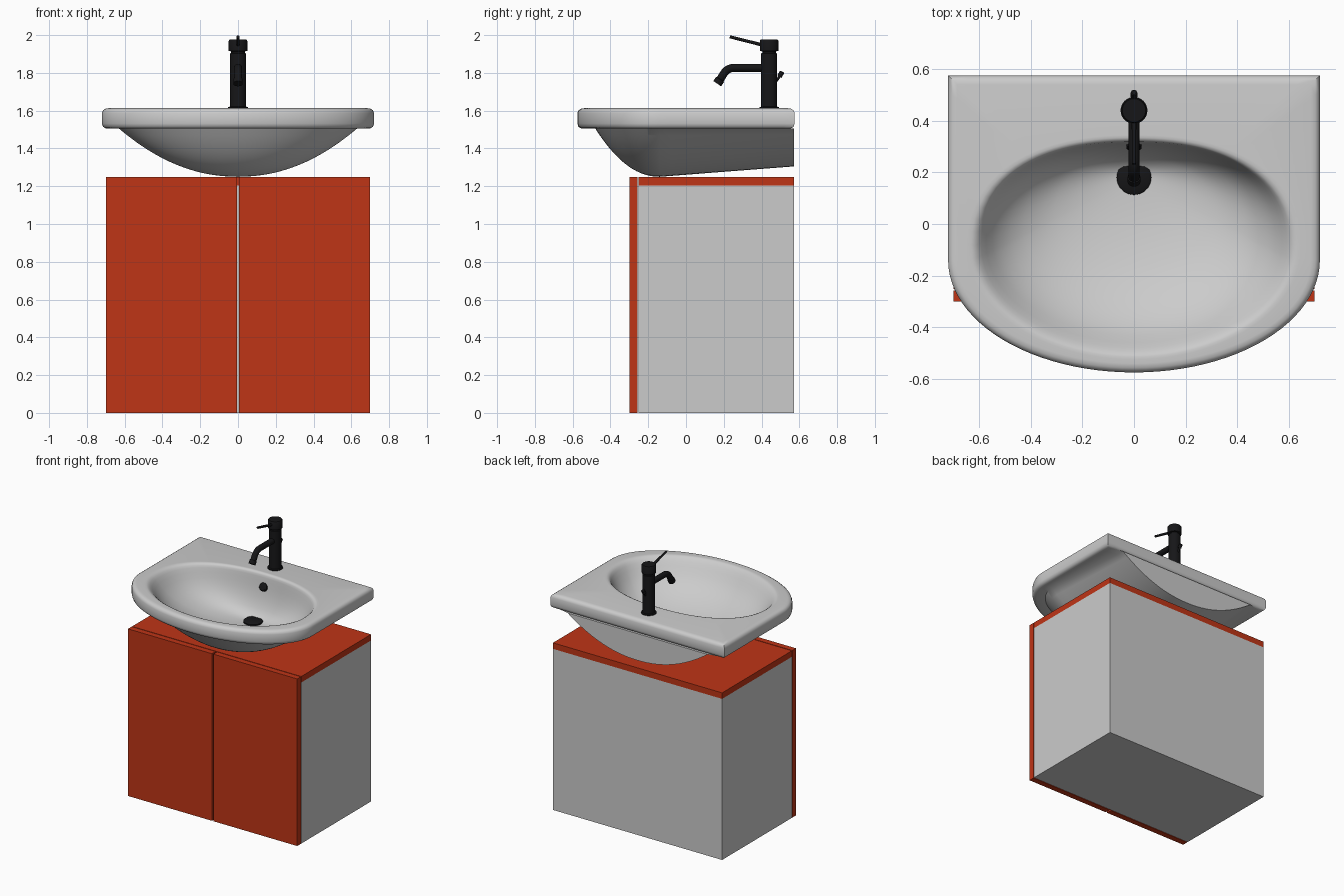
import bpy, bmesh, math
from mathutils import Vector

if "Cube" in bpy.data.objects:
    bpy.data.objects.remove(bpy.data.objects["Cube"])


def material(name, rgb):
    m = bpy.data.materials.new(name)
    m.diffuse_color = (*rgb, 1)
    m.use_nodes = True
    m.node_tree.nodes["Principled BSDF"].inputs["Base Color"].default_value = m.diffuse_color
    return m


RED = material("red_lacquer", (0.52, 0.035, 0.008))
BLACK = material("black_metal", (0.008, 0.008, 0.009))


def finish(name, bm, mat=None, smooth=None):
    bmesh.ops.recalc_face_normals(bm, faces=bm.faces)
    me = bpy.data.meshes.new(name)
    bm.to_mesh(me)
    bm.free()
    ob = bpy.data.objects.new(name, me)
    bpy.context.collection.objects.link(ob)
    if mat:
        me.materials.append(mat)
    if smooth:
        bpy.ops.object.select_all(action='DESELECT')
        ob.select_set(True)
        bpy.context.view_layer.objects.active = ob
        bpy.ops.object.shade_smooth_by_angle(angle=math.radians(smooth))
    return ob


def box(name, lo, hi, mat=None):
    bm = bmesh.new()
    bmesh.ops.create_cube(bm, size=1)
    for v in bm.verts:
        v.co = [(l + h) / 2 + c * (h - l) for l, h, c in zip(lo, hi, v.co)]
    return finish(name, bm, mat)


def loft(bm, loops, closed_ends=True):
    rings = [[bm.verts.new(p) for p in loop] for loop in loops]
    n = len(rings[0])
    for a, b in zip(rings, rings[1:]):
        for i in range(n):
            j = (i + 1) % n
            bm.faces.new((a[i], a[j], b[j], b[i]))
    if closed_ends:
        bm.faces.new(rings[0])
        bm.faces.new(rings[-1])


def tube(name, stations, sides=32):
    """Round tube in the x=0 plane; stations are (y, z, radius)."""
    bm = bmesh.new()
    pts = [Vector((0, y, z)) for y, z, r in stations]
    loops = []
    for i, p in enumerate(pts):
        d = (pts[min(i + 1, len(pts) - 1)] - pts[max(i - 1, 0)]).normalized()
        side = Vector((1, 0, 0))
        up = d.cross(side)
        loops.append([p + stations[i][2] * (side * math.cos(t) + up * math.sin(t))
                      for t in (2 * math.pi * k / sides for k in range(sides))])
    loft(bm, loops)
    return finish(name, bm, BLACK, 40)


# Cabinet: carcass, top panel and two doors
box("cabinet_body", (-0.70, -0.252, 0), (0.70, 0.573, 1.205))
box("cabinet_top", (-0.70, -0.252, 1.205), (0.70, 0.573, 1.25), RED)
for side, x0, x1 in (("left", -0.70, -0.006), ("right", 0.006, 0.70)):
    box("door_" + side, (x0, -0.30, 0), (x1, -0.257, 1.25), RED)

# Basin: one closed loft, from the drain up, over the rim and under the bowl
YC = -0.14


def d_shape(a, b, back):
    """Straight back and sides with a half-ellipse front."""
    pts = [(a, back + (YC - back) * i / 12) for i in range(12)]
    pts += [(a * math.cos(t), YC - b * math.sin(t))
            for t in (math.pi * i / 48 for i in range(48))]
    pts += [(-a, YC + (back - YC) * i / 12) for i in range(12)]
    pts += [(-a + 2 * a * i / 24, back) for i in range(24)]
    return pts


ANGLES = [math.atan2(y + 0.09, x) for x, y in d_shape(0.72, 0.435, 0.575)]


def opening(s, z, centre):
    """Bowl opening, flatter at the back than at the front."""
    pts = []
    for t in ANGLES:
        n = 2.3 if math.sin(t) > 0 else 2.0
        r = (abs(math.cos(t) / 0.61) ** n + abs(math.sin(t) / 0.41) ** n) ** (-1 / n)
        pts.append((s * r * math.cos(t), centre + s * r * math.sin(t), z))
    return pts


def rim(d, z):
    return [(x, y, z) for x, y in d_shape(0.72 - d, 0.435 - d, 0.575 - d)]


def underside(r):
    pts = []
    for x, y in d_shape(0.63 * r, 0.34 * r, 0.572):
        k = max(0, (y - YC) / 0.712)
        low = 1.25 + 0.055 * k
        pts.append((x * (1 - 0.08 * k), y, low + (1.505 - low) * r ** 2.1))
    return pts


inside = [(0.05, 1.305), (0.2, 1.311), (0.35, 1.325), (0.5, 1.348), (0.6, 1.372),
          (0.7, 1.404), (0.78, 1.438), (0.85, 1.478), (0.9, 1.517), (0.94, 1.555),
          (0.97, 1.583), (0.99, 1.598)]
loops = [opening(s, z, 0.18 - 0.27 * s) for s, z in inside]
loops += [opening(s, z, -0.09) for s, z in ((1.01, 1.607), (1.035, 1.612), (1.06, 1.611))]
loops += [rim(d, z) for d, z in ((0.035, 1.613), (0.018, 1.61), (0.006, 1.602), (0, 1.587),
                                 (0, 1.532), (0.005, 1.516), (0.015, 1.508), (0.028, 1.505))]
loops += [underside(1 - i / 14) for i in range(15)]
bm = bmesh.new()
loft(bm, loops, False)
bmesh.ops.remove_doubles(bm, verts=bm.verts, dist=1e-4)
bmesh.ops.holes_fill(bm, edges=[e for e in bm.edges if e.is_boundary], sides=0)
finish("basin", bm, None, 40)

# Drain plug and overflow cap
tube("drain", [(0.18, 1.295, 0.067), (0.18, 1.316, 0.067), (0.18, 1.322, 0.058)])
tube("overflow_cap", [(0.325, 1.51, 0.03), (0.295, 1.523, 0.03), (0.291, 1.525, 0.024)])

# Tap column with foot, groove and turning cap
tube("tap_body", [(0.44, z, r) for z, r in
                  ((1.605, 0.052), (1.618, 0.052), (1.621, 0.043), (1.903, 0.043),
                   (1.905, 0.036), (1.914, 0.036), (1.916, 0.049), (1.970, 0.049), (1.976, 0.045))])

# Spout: straight run, bend, slightly wider nozzle
bend = [(0.255 - 0.065 * math.sin(t), 1.762 + 0.065 * math.cos(t), 0.021)
        for t in (math.radians(8 * i) for i in range(9))]
tube("tap_spout", [(0.43, 1.827, 0.021)] + bend +
     [(0.182, 1.767, 0.021), (0.180, 1.765, 0.025), (0.165, 1.743, 0.025)])

# Lever and rear pop-up rod with knob
tube("tap_lever", [(0.42, 1.944, 0.009), (0.232, 1.991, 0.008)], 16)
tube("popup_rod", [(0.47, 1.745, 0.007), (0.497, 1.785, 0.007)], 16)
tube("popup_knob", [(0.494, 1.780, 0.013), (0.508, 1.803, 0.013), (0.510, 1.807, 0.009)], 16)
